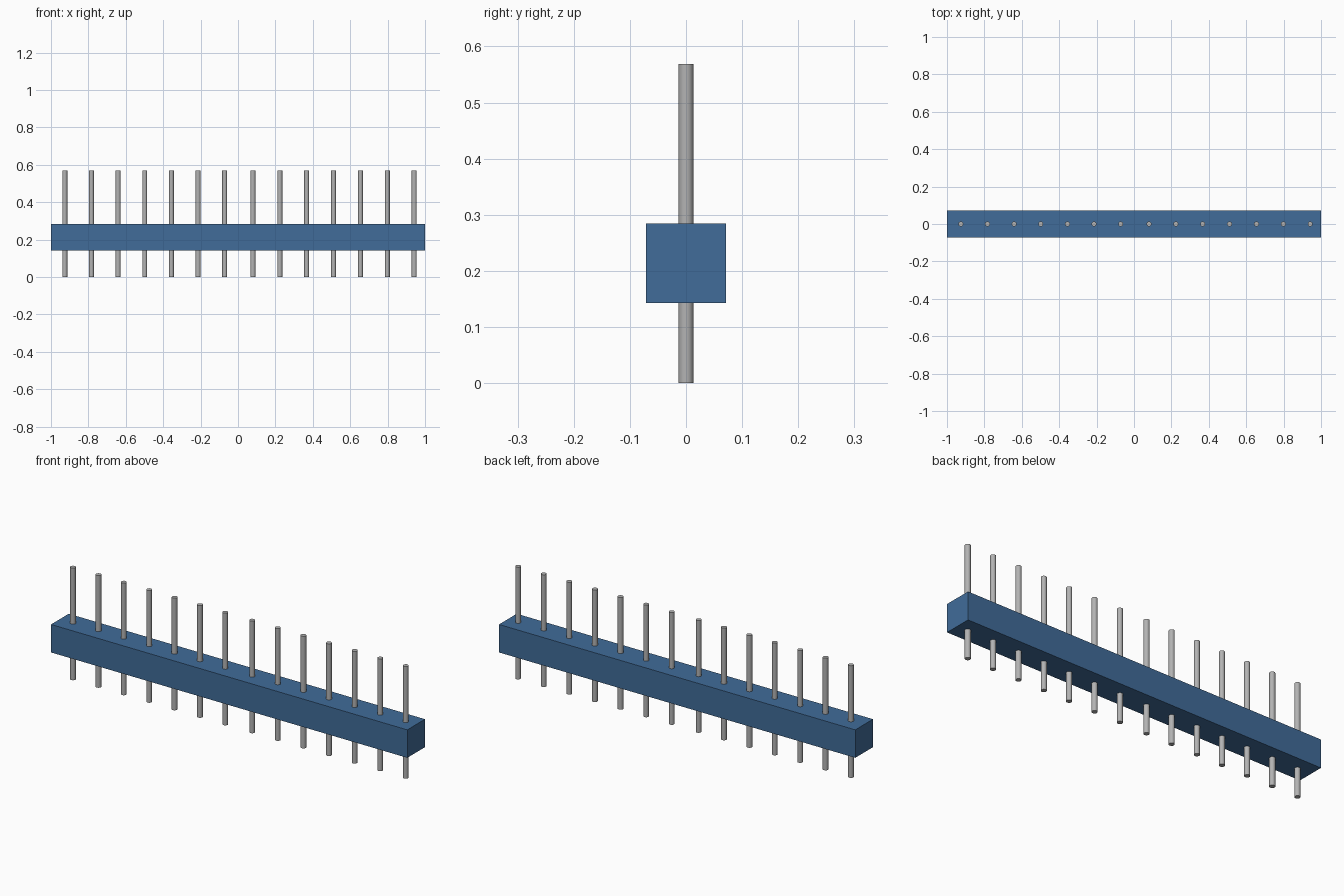
import bpy
from mathutils import Matrix

cube = bpy.data.objects.get("Cube")
if cube:
    bpy.data.objects.remove(cube, do_unlink=True)


def make_material(name, color):
    mat = bpy.data.materials.new(name)
    mat.use_nodes = True
    mat.diffuse_color = color
    mat.node_tree.nodes["Principled BSDF"].inputs["Base Color"].default_value = color
    return mat


blue = make_material("housing blue", (0.052, 0.15, 0.32, 1))
grey = make_material("pin grey", (0.45, 0.45, 0.45, 1))

BOTTOM, TOP = 0.1425, 0.2845   # housing heights
PIN_HEIGHT, PIN_RADIUS = 0.569, 0.0133

# Housing bar
bpy.ops.mesh.primitive_cube_add(size=1, location=(0, 0, (BOTTOM + TOP) / 2))
housing = bpy.context.object
housing.name = "housing"
housing.data.transform(Matrix.Diagonal((2, 0.142, TOP - BOTTOM, 1)))
housing.data.materials.append(blue)


# Round pins running through the housing
def add_pin(number, x):
    bpy.ops.mesh.primitive_cylinder_add(
        vertices=24, radius=PIN_RADIUS, depth=PIN_HEIGHT,
        location=(x, 0, PIN_HEIGHT / 2))
    pin = bpy.context.object
    pin.name = f"pin_{number}"
    pin.data.materials.append(grey)
    bpy.ops.object.shade_smooth_by_angle()


# Two runs of seven, with a slightly wider gap in the middle
for i in range(7):
    add_pin(i + 1, -0.926 + i * 0.1425)
    add_pin(i + 8, 0.08 + i * 0.1437)
